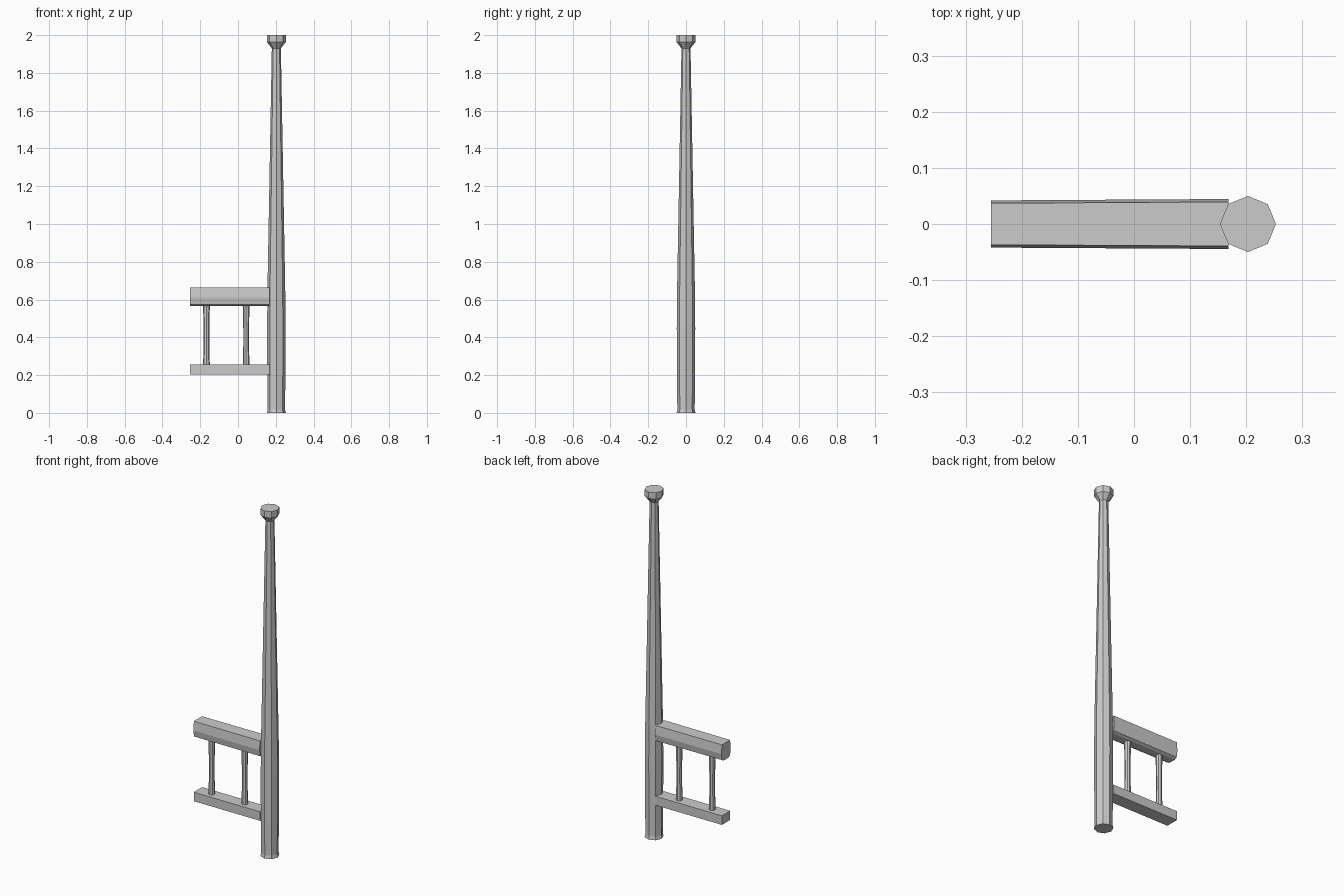
import bpy, bmesh, math

if "Cube" in bpy.data.objects:
    bpy.data.objects.remove(bpy.data.objects["Cube"])

POST_X = 0.203
RAIL_X0, RAIL_X1 = -0.255, 0.168


def finish(name, bm):
    bmesh.ops.recalc_face_normals(bm, faces=bm.faces)
    me = bpy.data.meshes.new(name)
    bm.to_mesh(me)
    bm.free()
    ob = bpy.data.objects.new(name, me)
    bpy.context.collection.objects.link(ob)
    return ob


def skin(name, rings):
    """Join equal-sized rings of points into a closed, flat-faced solid."""
    bm = bmesh.new()
    loops = [[bm.verts.new(p) for p in ring] for ring in rings]
    n = len(loops[0])
    for a, b in zip(loops, loops[1:]):
        for i in range(n):
            j = (i + 1) % n
            bm.faces.new((a[i], a[j], b[j], b[i]))
    bm.faces.new(loops[0])
    bm.faces.new(loops[-1])
    return finish(name, bm)


def turned(name, x, sides, profile):
    """Lathe a list of (radius, z) around a vertical axis."""
    return skin(name, [[(x + r * math.cos(2 * math.pi * i / sides),
                         r * math.sin(2 * math.pi * i / sides), z)
                        for i in range(sides)] for r, z in profile])


def rail(name, half, taper=1.0):
    """Sweep a mirrored (y, z) half section along x."""
    section = half + [(-y, z) for y, z in reversed(half)]
    return skin(name, [[(x, y * s, z) for y, z in section]
                       for x, s in ((RAIL_X0, 1.0), (RAIL_X1, taper))])


# Octagonal newel post with flared foot and cap
turned("newel_post", POST_X, 8, [
    (0.050, 0.0), (0.046, 0.018), (0.048, 0.20), (0.049, 0.45), (0.047, 0.66),
    (0.024, 1.93), (0.050, 1.963), (0.050, 2.0)])

# Handrail and base rail
rail("handrail", [(0.037, 0.663), (0.042, 0.612), (0.036, 0.575), (0.022, 0.567)], 1.06)
rail("base_rail", [(0.038, 0.255), (0.038, 0.203)])

# Balusters
for k, x in enumerate((-0.167, 0.043)):
    turned(f"baluster_{k + 1}", x, 8, [
        (0.018, 0.25), (0.015, 0.36), (0.015, 0.44), (0.018, 0.57)])
